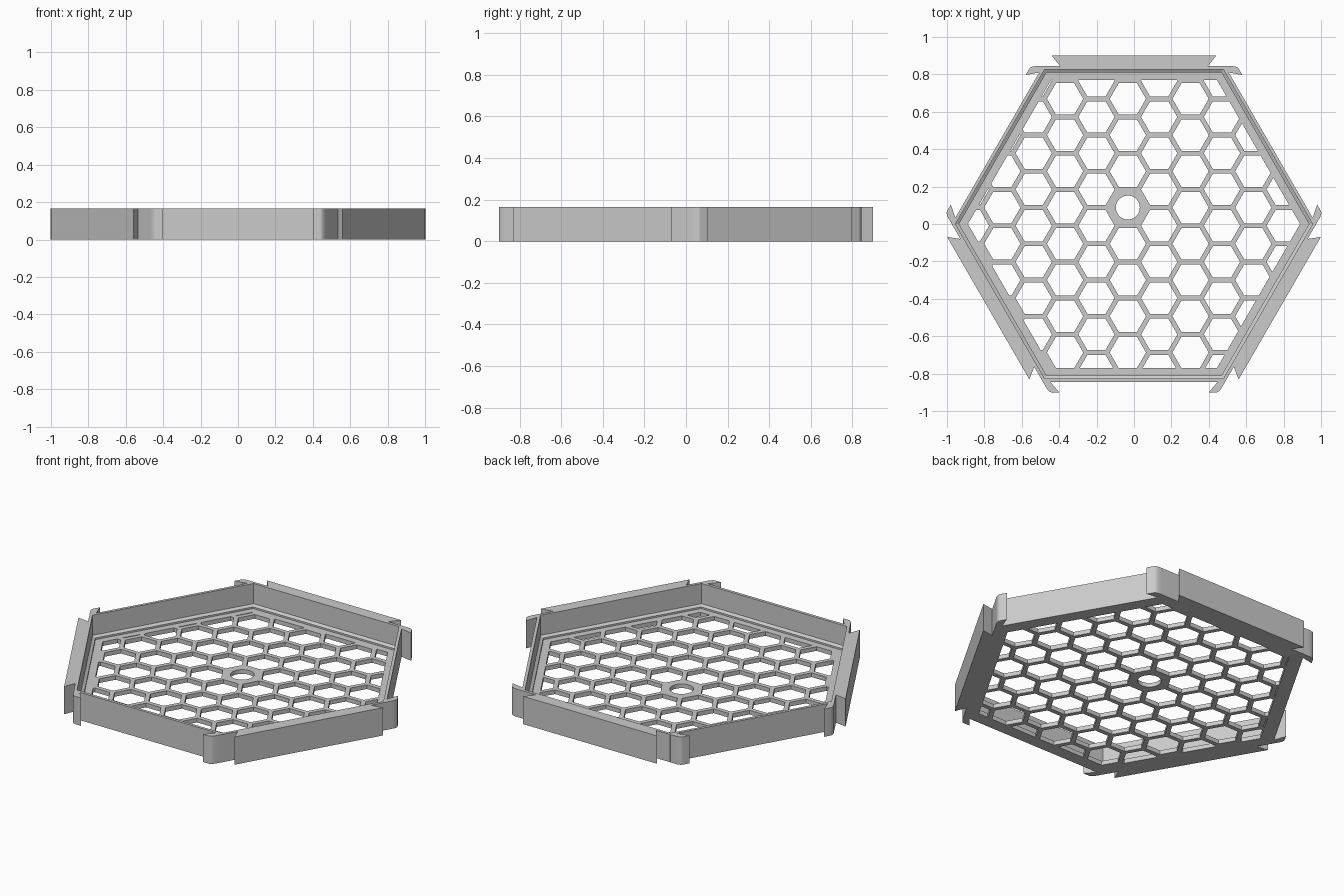
import bpy, bmesh, math
from mathutils import Matrix, Vector

HEIGHT = 0.165
FLOOR = 0.025
OUTER = 0.844      # apothem of the outer wall
LEDGE = 0.81       # apothem where the floor meets the wall
CLIP = 0.769       # apothem of the perforated area
REACH = 0.9        # apothem of the connectors

if "Cube" in bpy.data.objects:
    bpy.data.objects.remove(bpy.data.objects["Cube"])

grey = bpy.data.materials.new("light_grey")
grey.use_nodes = True
colour = (0.6, 0.6, 0.6, 1)
grey.diffuse_color = colour
grey.node_tree.nodes["Principled BSDF"].inputs["Base Color"].default_value = colour


def make_object(name, bm):
    bmesh.ops.recalc_face_normals(bm, faces=bm.faces)
    mesh = bpy.data.meshes.new(name)
    bm.to_mesh(mesh)
    bm.free()
    mesh.materials.append(grey)
    obj = bpy.data.objects.new(name, mesh)
    bpy.context.collection.objects.link(obj)
    return obj


def ring_points(radius, sides, centre=(0, 0)):
    return [(centre[0] + radius * math.cos(math.tau * i / sides),
             centre[1] + radius * math.sin(math.tau * i / sides)) for i in range(sides)]


def add_polygon(bm, points, z):
    return bm.faces.new([bm.verts.new((x, y, z)) for x, y in points])


def extrude_all(bm, depth):
    result = bmesh.ops.extrude_face_region(bm, geom=bm.faces[:])
    verts = [v for v in result["geom"] if isinstance(v, bmesh.types.BMVert)]
    bmesh.ops.translate(bm, verts=verts, vec=(0, 0, depth))


def prism(name, points, depth, turn=0):
    bm = bmesh.new()
    add_polygon(bm, points, 0)
    extrude_all(bm, depth)
    bm.transform(Matrix.Rotation(math.radians(turn), 4, "Z"))
    return make_object(name, bm)


def corner_radius(apothem):
    return apothem / math.cos(math.pi / 6)


# Outer wall with a small sloping ledge round its inside
profile = [(OUTER, 0), (OUTER, HEIGHT), (0.827, HEIGHT), (0.827, 0.045),
           (LEDGE, 0.035), (LEDGE, 0)]
bm = bmesh.new()
loops = [[bm.verts.new((x, y, z)) for x, y in ring_points(corner_radius(a), 6)]
         for a, z in profile]
for k, loop in enumerate(loops):
    other = loops[(k + 1) % len(loops)]
    for i in range(6):
        j = (i + 1) % 6
        bm.faces.new((loop[i], loop[j], other[j], other[i]))
make_object("outer_wall", bm)

# Honeycomb cutter: cells trimmed to the border, round hole in the key cell
pitch = 0.1937
key = (-0.033, 0.088)
cells = bmesh.new()
for col in range(-6, 8):
    for row in range(-6, 7):
        centre = (key[0] + col * pitch * math.cos(math.pi / 6),
                  key[1] + (row + (col % 2) / 2) * pitch)
        if math.hypot(*centre) > 1.1:
            continue
        cell = bmesh.new()
        if col == 0 and row == 0:
            add_polygon(cell, ring_points(0.064, 40, centre), -0.05)
        else:
            add_polygon(cell, ring_points(0.097, 6, centre), -0.05)
        for side in range(6):
            angle = math.radians(30 + 60 * side)
            normal = Vector((math.cos(angle), math.sin(angle), 0))
            bmesh.ops.bisect_plane(cell, geom=cell.verts[:] + cell.edges[:] + cell.faces[:],
                                   plane_co=normal * CLIP, plane_no=normal, clear_outer=True)
        for face in cell.faces:
            if face.calc_area() > 0.0004:
                add_polygon(cells, [v.co.xy for v in face.verts], -0.05)
        cell.free()
extrude_all(cells, 0.15)
cutter = make_object("honeycomb_cutter", cells)
cutter.hide_render = True

# Perforated floor
floor = prism("honeycomb_floor", ring_points(corner_radius(LEDGE), 6), FLOOR)
cut = floor.modifiers.new("holes", "BOOLEAN")
cut.operation = "DIFFERENCE"
cut.solver = "EXACT"
cut.object = cutter
bpy.context.view_layer.update()
graph = bpy.context.evaluated_depsgraph_get()
pierced = bpy.data.meshes.new_from_object(floor.evaluated_get(graph))
floor.modifiers.clear()
floor.data = pierced
bpy.data.objects.remove(cutter)

# Dovetail tongues on three sides
tongue = [(-0.395, OUTER), (0.395, OUTER), (0.44, REACH), (-0.44, REACH)]
for name, turn in (("back", 0), ("front_right", 120), ("front_left", 240)):
    prism(name + "_tongue", tongue, HEIGHT, turn)

# Curved hooks at both ends of the three socket sides
start, bend, end = Vector((0.44, -REACH)), Vector((0.456, -REACH)), Vector((0.475, -0.865))
hook = [(0.40, -REACH)]
for i in range(9):
    t = i / 8
    hook.append(tuple(start * (1 - t) ** 2 + bend * 2 * t * (1 - t) + end * t * t))
hook += [(0.487, -OUTER), (0.448, -OUTER)]
hooks = []
for name, turn in (("front", 0), ("back_left", 120), ("back_right", 240)):
    for end_name, sign in (("first", -1), ("second", 1)):
        points = [(sign * x, y) for x, y in hook]
        hooks.append(prism(f"{name}_{end_name}_hook", points, HEIGHT, turn))

bpy.ops.object.select_all(action="DESELECT")
for obj in hooks:
    obj.select_set(True)
bpy.context.view_layer.objects.active = hooks[0]
bpy.ops.object.shade_smooth_by_angle(angle=math.radians(30))
